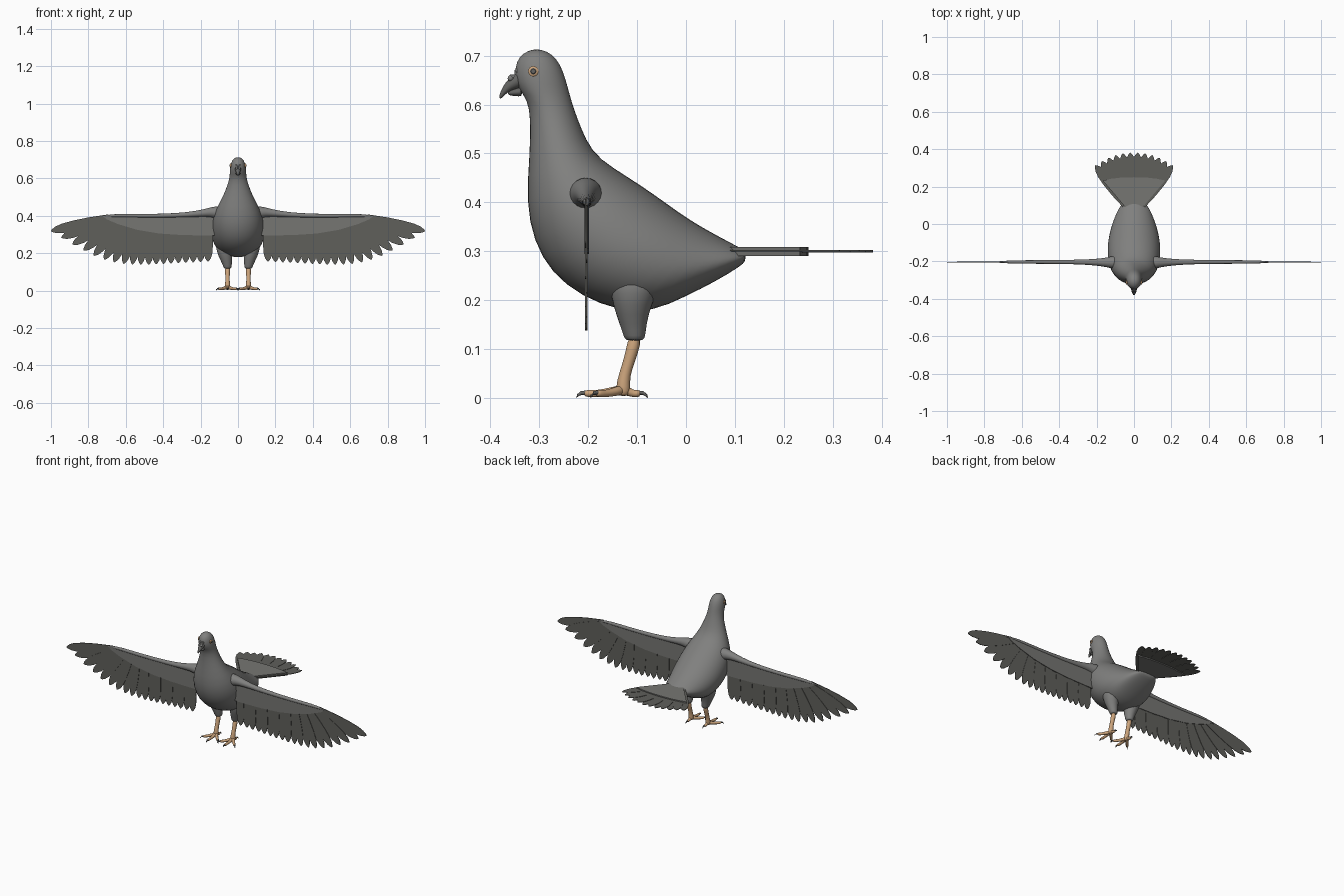
import bpy, bmesh, math
from mathutils import Vector as V

if "Cube" in bpy.data.objects:
    bpy.data.objects.remove(bpy.data.objects["Cube"])


def mat(name, r, g, b):
    m = bpy.data.materials.new(name)
    m.diffuse_color = (r, g, b, 1)
    m.use_nodes = True
    m.node_tree.nodes["Principled BSDF"].inputs["Base Color"].default_value = m.diffuse_color
    return m


BODY = mat("body grey", .215, .215, .21)
COVERT = mat("covert grey", .18, .18, .17)
FEATHER = mat("feather grey", .115, .115, .105)
TAN = mat("leg tan", .60, .37, .20)
DARK = mat("beak and claw grey", .13, .13, .125)


def finish(name, bm, m, mirror=False, subsurf=0, angle=40):
    bmesh.ops.recalc_face_normals(bm, faces=bm.faces)
    me = bpy.data.meshes.new(name)
    bm.to_mesh(me)
    bm.free()
    me.materials.append(m)
    ob = bpy.data.objects.new(name, me)
    bpy.context.collection.objects.link(ob)
    if mirror:
        ob.modifiers.new("mirror", 'MIRROR').use_mirror_merge = False
    if subsurf:
        s = ob.modifiers.new("smooth", 'SUBSURF')
        s.levels = s.render_levels = subsurf
    bpy.ops.object.select_all(action='DESELECT')
    ob.select_set(True)
    bpy.context.view_layer.objects.active = ob
    bpy.ops.object.shade_smooth_by_angle(angle=math.radians(angle))
    return ob


def loft(bm, rings, n=16):
    """Skin ellipses, each given as (centre, half axis u, half axis v)."""
    loops = []
    for c, u, v in rings:
        loops.append([bm.verts.new(c + u * math.cos(2 * math.pi * i / n) + v * math.sin(2 * math.pi * i / n))
                      for i in range(n)])
    for a, b in zip(loops, loops[1:]):
        for i in range(n):
            bm.faces.new((a[i], a[(i + 1) % n], b[(i + 1) % n], b[i]))
    bm.faces.new(loops[0])
    bm.faces.new(loops[-1])


def profile(bm, stations, n=16):
    """Skin from side-view chords: front y, z, back y, z, half width."""
    loft(bm, [(V((0, (a + c) / 2, (b + d) / 2)), V((0, (c - a) / 2, (d - b) / 2)), V((w, 0, 0)))
              for a, b, c, d, w in stations], n)


def tube(bm, pts, n=10):
    """Round tube along points x, y, z, radius."""
    rings = []
    for i, p in enumerate(pts):
        d = V(pts[min(i + 1, len(pts) - 1)][:3]) - V(pts[max(i - 1, 0)][:3])
        u = d.cross(V((0, 1, 0)) if abs(d.y) < .7 * d.length else V((0, 0, 1))).normalized()
        rings.append((V(p[:3]), u * p[3], d.cross(u).normalized() * p[3]))
    loft(bm, rings, n)


def plate(bm, pts, normal, thick):
    a = [bm.verts.new(p - normal * thick / 2) for p in pts]
    b = [bm.verts.new(p + normal * thick / 2) for p in pts]
    bm.faces.new(a)
    bm.faces.new(b)
    for i in range(len(a)):
        j = (i + 1) % len(a)
        bm.faces.new((a[i], a[j], b[j], b[i]))


BLADE = [(0, .55), (.35, .9), (.6, 1), (.8, .92), (.91, .66), (.97, .34), (1, .06)]


def feather(bm, base, tip, normal, width, thick=.003):
    base, tip = V(base), V(tip)
    side = (tip - base).cross(normal).normalized() * width / 2
    pts = [base.lerp(tip, t) + side * w for t, w in BLADE]
    pts += [base.lerp(tip, t) - side * w for t, w in reversed(BLADE)]
    plate(bm, pts, normal, thick)


# Body, neck and head in one skin
bm = bmesh.new()
profile(bm, [
    (-.312, .713, -.298, .713, .008), (-.334, .705, -.273, .704, .026),
    (-.347, .688, -.256, .682, .037), (-.351, .662, -.245, .652, .043),
    (-.345, .635, -.237, .62, .044), (-.324, .61, -.228, .59, .047),
    (-.318, .57, -.215, .555, .057), (-.32, .50, -.192, .503, .082),
    (-.328, .40, -.15, .472, .118), (-.313, .32, -.09, .436, .138),
    (-.277, .255, -.03, .393, .144), (-.215, .207, .0, .372, .142),
    (-.14, .178, .03, .353, .132), (-.07, .175, .06, .336, .118),
    (0, .208, .085, .322, .10), (.06, .238, .103, .312, .083),
    (.112, .27, .118, .303, .058), (.122, .28, .122, .296, .042)], 20)
finish("body", bm, BODY, subsurf=1, angle=80)

# Beak: hooked upper part, lower part and swollen cere
bm = bmesh.new()
profile(bm, [(-.335, .632, -.335, .674, .02), (-.35, .631, -.356, .660, .016),
             (-.361, .626, -.369, .645, .011), (-.371, .619, -.378, .630, .007),
             (-.378, .611, -.383, .613, .002)], 12)
finish("upper_beak", bm, DARK, subsurf=1, angle=80)
bm = bmesh.new()
profile(bm, [(-.332, .615, -.335, .638, .017), (-.35, .617, -.352, .632, .012),
             (-.364, .619, -.365, .626, .005)], 12)
finish("lower_beak", bm, DARK, subsurf=1, angle=80)
bm = bmesh.new()
tube(bm, [(.007, -.338, .672, .006), (.008, -.346, .666, .011), (.008, -.355, .657, .011), (.007, -.363, .648, .004)])
finish("cere", bm, BODY, mirror=True, subsurf=1, angle=80)

# Eyes: tan ring with a grey centre
for name, r, x0, x1, m in (("eye_ring", .0105, .034, .0435, TAN), ("eye_centre", .0065, .034, .0455, DARK)):
    bm = bmesh.new()
    tube(bm, [(x0, -.312, .668, r), (x1 - .002, -.312, .668, r), (x1, -.312, .668, r * .7)], 16)
    finish(name, bm, m, mirror=True)

# Thighs
bm = bmesh.new()
loft(bm, [(V((x, y, z)), V((rx, 0, 0)), V((0, ry, 0))) for x, y, z, rx, ry in [
    (.075, -.10, .27, .045, .06), (.073, -.108, .21, .044, .047), (.064, -.11, .17, .034, .033),
    (.057, -.106, .135, .024, .024), (.056, -.105, .12, .021, .021), (.056, -.105, .118, .012, .012)]])
finish("thigh", bm, BODY, mirror=True, subsurf=1, angle=80)

# Shanks and toes
bm = bmesh.new()
tube(bm, [(.056, -.103, .13, .015), (.056, -.110, .095, .0135), (.056, -.122, .06, .0115),
          (.056, -.128, .035, .014), (.056, -.128, .014, .016), (.056, -.128, .004, .011)])
finish("shank", bm, TAN, mirror=True, subsurf=1, angle=80)
toes, claws = bmesh.new(), bmesh.new()
for a, length in ((0, .078), (-42, .072), (42, .072), (180, .032)):
    dx, dy = math.sin(math.radians(a)), -math.cos(math.radians(a))

    def at(d, z, r):
        return (.056 + dx * d, -.128 + dy * d, z, r)
    tube(toes, [at(0, .018, .012), at(length * .35, .013, .009), at(length * .7, .009, .0075),
                at(length * .95, .010, .0085), at(length + .003, .010, .004)])
    tube(claws, [at(length - .004, .011, .005), at(length + .008, .011, .004),
                 at(length + .015, .006, .0025), at(length + .018, .001, .0006)], 8)
finish("toes", toes, TAN, mirror=True, subsurf=1, angle=80)
finish("claws", claws, DARK, mirror=True, angle=80)

# Wing arm
bm = bmesh.new()
tube(bm, [(.07, -.205, .41, .046), (.12, -.205, .42, .034), (.16, -.205, .418, .024), (.22, -.204, .41, .017),
          (.32, -.203, .402, .012), (.5, -.203, .399, .010), (.64, -.203, .402, .010),
          (.70, -.203, .399, .006), (.74, -.203, .394, .002)])
finish("wing_arm", bm, BODY, mirror=True, subsurf=1, angle=80)

# Wing coverts
bm = bmesh.new()
outline = [(.11, .42), (.2, .412), (.35, .402), (.66, .403), (.72, .396), (.70, .38), (.64, .355),
           (.54, .325), (.42, .305), (.3, .297), (.2, .295), (.11, .295)]
plate(bm, [V((x, -.203, z)) for x, z in outline], V((0, 1, 0)), .009)
finish("wing_coverts", bm, COVERT, mirror=True)

# Flight feathers: fanned primaries, then secondaries towards the body
bm = bmesh.new()
tips = [(1.0, .318), (.945, .283), (.885, .247), (.825, .215), (.77, .187), (.715, .166),
        (.663, .152), (.612, .143), (.565, .14), (.52, .139)]
for i, (x, z) in enumerate(tips):
    feather(bm, (.69 - .021 * i, -.2035 + .0022 * (i % 2 - .5), .393 - .001 * i), (x, 0 - .2035 + .0022 * (i % 2 - .5), z),
            V((0, 1, 0)), .054 - .0008 * i)
for i in range(9):
    x, y = .477 - .0395 * i, -.2035 + .0022 * (i % 2 - .5)
    feather(bm, (x - .005, y, .385), (x, y, .139 + .002 * i), V((0, 1, 0)), .05)
finish("flight_feathers", bm, FEATHER, mirror=True, angle=30)

# Tail fan and its coverts
bm = bmesh.new()
for i in range(12):
    a = math.radians(-37 + 74 * i / 11)
    d, z = V((math.sin(a), math.cos(a), 0)), .300 + .002 * (i % 2 - .5)
    feather(bm, V((0, .04, z)) + d * .06, V((0, .04, z)) + d * .342, V((0, 0, 1)), .057)
finish("tail_feathers", bm, FEATHER, angle=30)
bm = bmesh.new()
pts = [V((-.045, .088, .3)), V((.045, .088, .3))]
for i in range(9):
    a = math.radians(41 - 82 * i / 8)
    r = .21 + .045 * (abs(i - 4) / 4) ** 2
    pts.append(V((math.sin(a) * r, .04 + math.cos(a) * r, .3)))
plate(bm, pts, V((0, 0, 1)), .018)
finish("tail_coverts", bm, COVERT)
